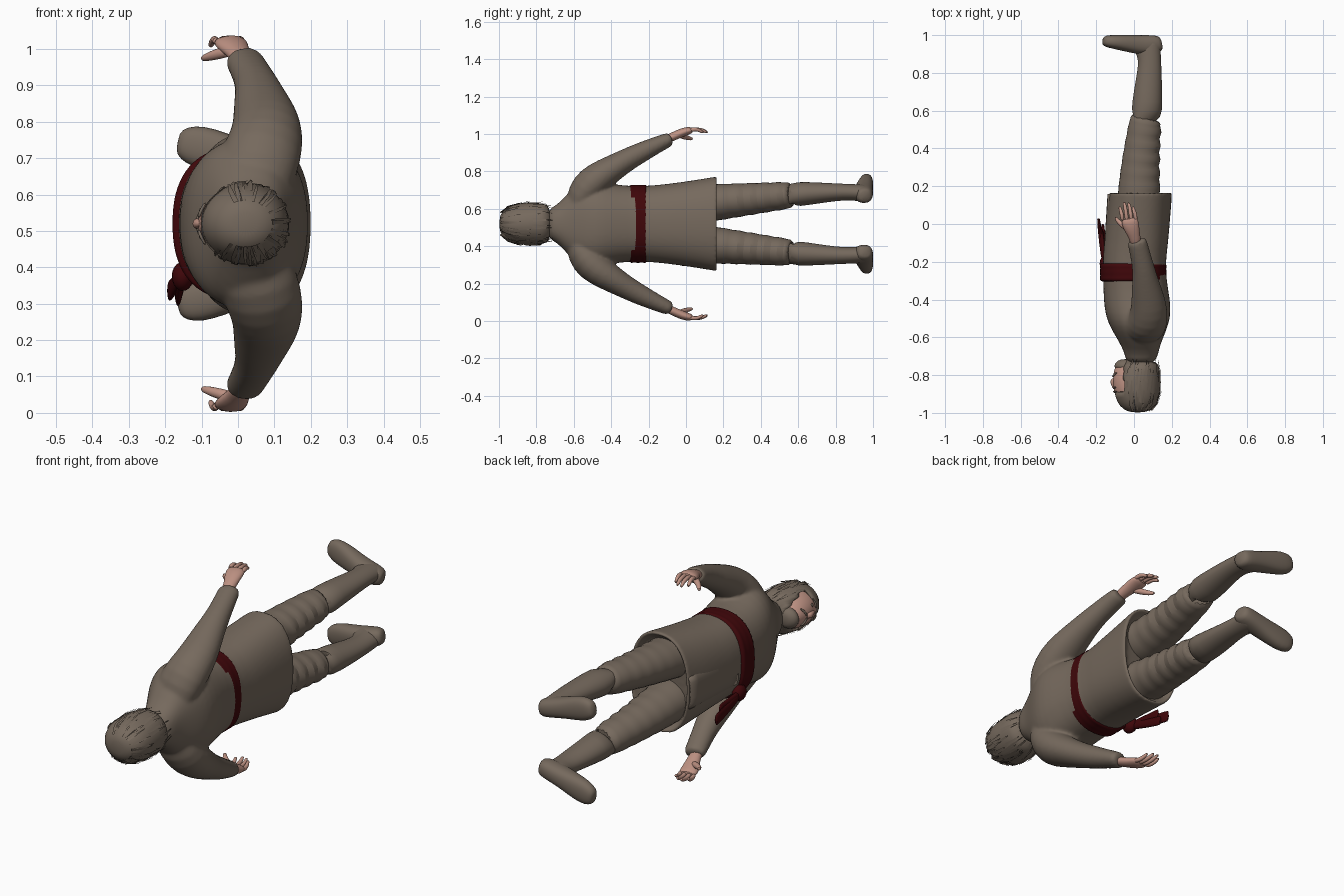
import bpy, bmesh, math, random
from mathutils import Vector, Matrix

cube = bpy.data.objects.get("Cube")
if cube:
    bpy.data.objects.remove(cube)
random.seed(4)
MID = 0.52          # height of the body's plane of symmetry


def material(name, rgb):
    m = bpy.data.materials.new(name)
    m.use_nodes = True
    m.diffuse_color = (*rgb, 1)
    m.node_tree.nodes["Principled BSDF"].inputs["Base Color"].default_value = (*rgb, 1)
    return m


BROWN = material("cloth brown", (0.18, 0.142, 0.11))
SKIN = material("skin", (0.52, 0.29, 0.23))
RED = material("sash red", (0.05, 0.002, 0.003))


def finish(name, bm, mat, subdiv=0, angle=60):
    bmesh.ops.recalc_face_normals(bm, faces=bm.faces)
    me = bpy.data.meshes.new(name)
    bm.to_mesh(me)
    bm.free()
    ob = bpy.data.objects.new(name, me)
    bpy.context.collection.objects.link(ob)
    me.materials.append(mat)
    if subdiv:
        mod = ob.modifiers.new("smooth", 'SUBSURF')
        mod.levels = mod.render_levels = subdiv
    bpy.ops.object.select_all(action='DESELECT')
    ob.select_set(True)
    bpy.context.view_layer.objects.active = ob
    bpy.ops.object.shade_smooth_by_angle(angle=math.radians(angle))
    return ob


def loft_mesh(rings, bm=None, side=1, sides=16, power=2.0, ref=(1, 0, 0), tilt=True):
    """Rings are (x, y, offset from the middle, radius along ref, radius across)."""
    bm = bm or bmesh.new()
    pts = [Vector((x, y, MID + side * s)) for x, y, s, a, b in rings]
    loops = []
    for i, (p, ring) in enumerate(zip(pts, rings)):
        t = pts[min(i + 1, len(pts) - 1)] - pts[max(i - 1, 0)]
        if not tilt:
            t = Vector((0, 1, 0))
        t.normalize()
        u = Vector(ref)
        u = (u - t * u.dot(t)).normalized()
        v = t.cross(u)
        loop = []
        for k in range(sides):
            c, s = math.cos(math.tau * k / sides), math.sin(math.tau * k / sides)
            c = math.copysign(abs(c) ** (2 / power), c)
            s = math.copysign(abs(s) ** (2 / power), s)
            loop.append(bm.verts.new(p + u * c * ring[3] + v * s * ring[4]))
        loops.append(loop)
    for a, b in zip(loops, loops[1:]):
        for k in range(sides):
            j = (k + 1) % sides
            bm.faces.new((a[k], a[j], b[j], b[k]))
    bm.faces.new(loops[0])
    bm.faces.new(loops[-1])
    return bm


def loft(name, rings, mat, subdiv=1, **kw):
    return finish(name, loft_mesh(rings, **kw), mat, subdiv)


def ball(name, centre, radii, mat, seg=16):
    bm = bmesh.new()
    x, y, s = centre
    bmesh.ops.create_uvsphere(bm, u_segments=seg, v_segments=seg // 2 + 2, radius=1,
                              matrix=Matrix.Translation((x, y, MID + s)) @ Matrix.Diagonal((*radii, 1)))
    return finish(name, bm, mat)


# Tunic with a flared skirt, and sleeves blended into the shoulders
bm = loft_mesh([
    (.035, -.745, 0, .075, .08), (.04, -.69, 0, .088, .098), (.035, -.645, 0, .103, .15),
    (.03, -.59, 0, .13, .205), (.025, -.54, 0, .155, .235), (.022, -.48, 0, .174, .237),
    (.015, -.4, 0, .177, .214), (.005, -.3, 0, .168, .202), (0, -.2, 0, .168, .204),
    (.012, -.1, 0, .17, .214), (.022, .03, 0, .17, .232), (.035, .15, 0, .167, .252),
    (.035, .172, 0, .167, .256), (.035, .17, 0, .148, .235), (.03, .1, 0, .14, .225)],
    sides=28, power=2.35, tilt=False)
for side in (1, -1):
    loft_mesh([
        (.03, -.59, .03, .08, .05), (.045, -.575, .12, .107, .075), (.068, -.53, .195, .112, .095),
        (.082, -.465, .252, .101, .086), (.074, -.39, .298, .09, .073), (.062, -.32, .34, .075, .063),
        (.052, -.24, .382, .06, .056), (.033, -.16, .42, .055, .046), (.018, -.1, .447, .054, .04),
        (.012, -.08, .456, .05, .036)], bm=bm, side=side)
tunic = finish("tunic", bm, BROWN, 1)
blend = tunic.modifiers.new("blend", 'REMESH')
blend.mode, blend.voxel_size, blend.use_smooth_shade = 'VOXEL', .0085, True
soften = tunic.modifiers.new("soften", 'SMOOTH')
soften.factor, soften.iterations = .5, 6

# Overlapping front panel of the skirt
bm = bmesh.new()
grid = [[bm.verts.new((-.162 + .022 * r / 6 + .5 * (c / 8 - .5) ** 4, -.19 + (.35 - .05 * (c in (0, 8))) * r / 6,
                       MID - .12 + .21 * c / 8)) for c in range(9)] for r in range(7)]
for a, b in zip(grid, grid[1:]):
    for k in range(8):
        bm.faces.new((a[k], a[k + 1], b[k + 1], b[k]))
panel = finish("front_panel", bm, BROWN)
panel.modifiers.new("thickness", 'SOLIDIFY').thickness = .008

# Wrapped sash with a row of soft folds
rows = 7
loft("sash", [(-.004, -.312 + .112 * i / (rows - 1), 0, .174 + .004 * (i % 2), .207 + .004 * (i % 2))
              for i in range(rows)], RED, sides=36, power=2.35, tilt=False)

# Sash knot and hanging ends
ball("sash_knot", (-.152, -.21, -.145), (.03, .042, .04), RED)
for n, (x, y, s, w) in enumerate([(-.188, .025, -.185, .032), (-.165, -.005, -.205, .026),
                                  (-.172, -.03, -.155, .028)]):
    loft(f"sash_end_{n}", [(-.155, -.22, -.145, .014, .02),
                           ((x - .157) / 2, (y - .22) / 2, (s - .15) / 2, .014, w * .85),
                           (x, y, s, .009, w), (x, y + .004, s, .006, w * .9)], RED, sides=10)

# Head, nose and beard
loft("neck", [(.025, -.8, 0, .06, .06), (.035, -.7, 0, .065, .07)], SKIN)
loft("face", [(.01, -.985, 0, .04, .035), (.005, -.95, 0, .085, .07), (0, -.89, 0, .11, .09),
              (-.003, -.83, 0, .112, .09), (-.012, -.78, 0, .098, .076),
              (-.02, -.74, 0, .075, .052), (-.02, -.73, 0, .05, .035)], SKIN, subdiv=2, tilt=False)
loft("nose", [(-.098, -.88, 0, .01, .009), (-.112, -.85, 0, .012, .012),
              (-.115, -.827, 0, .013, .017), (-.104, -.815, 0, .009, .012)], SKIN, sides=10, tilt=False)
loft("beard", [(-.045, -.772, 0, .055, .055), (-.048, -.75, 0, .06, .055),
               (-.045, -.73, 0, .052, .048), (-.045, -.715, 0, .025, .025)], BROWN, tilt=False)
for side, label in ((1, "right"), (-1, "left")):
    loft(f"{label}_moustache", [(-.112, -.808, .003, .006, .005), (-.108, -.802, .025, .006, .006),
                                (-.09, -.785, .045, .006, .006)], BROWN, side=side, sides=8)
    loft(f"{label}_brow", [(-.109, -.885, .015, .005, .005), (-.103, -.892, .035, .005, .006),
                           (-.088, -.885, .06, .004, .004)], BROWN, side=side, sides=8)
    ball(f"{label}_eye", (-.101, -.866, side * .034), (.006, .005, .01), BROWN)

# Hair cap, opened over the face
HAIR = [(.02, -.998, .03, .03), (.02, -.985, .075, .065), (.018, -.945, .11, .095), (.018, -.89, .122, .11),
        (.02, -.83, .122, .115), (.03, -.77, .109, .112), (.04, -.72, .084, .095)]
bm = loft_mesh([(x, y, 0, a, b) for x, y, a, b in HAIR], sides=24, tilt=False)
doomed = [f for f in bm.faces if f.calc_center_median().x < -.05 and -.9 < f.calc_center_median().y < -.73]
bmesh.ops.delete(bm, geom=doomed, context='FACES')
hair = finish("hair", bm, BROWN, 1)
hair.modifiers.new("thickness", 'SOLIDIFY').thickness = .01

# Loose flat locks over the cap
bm = bmesh.new()
for n in range(80):
    ang = random.uniform(-2.3, 2.3)
    first = random.randint(1, 4)
    width = random.uniform(.05, .1)
    pairs = []
    for i in range(first, min(first + 3, 7)):
        x, y, a, b = HAIR[i]
        grow = .98 + .035 * (i - first) * random.uniform(.6, 1.1)
        w = width * (1 - .4 * (i - first))
        pairs.append([bm.verts.new((x + a * grow * math.cos(ang + d), y + random.uniform(-.01, .01),
                                    MID + b * grow * math.sin(ang + d))) for d in (-w, w)])
    for p, q in zip(pairs, pairs[1:]):
        bm.faces.new((p[0], p[1], q[1], q[0]))
finish("hair_locks", bm, BROWN)

for side, label in ((1, "right"), (-1, "left")):
    # Hand
    loft(f"{label}_palm", [(.012, -.12, .445, .03, .022), (.004, -.07, .466, .03, .023),
                           (-.01, -.03, .485, .041, .024), (-.022, .01, .498, .047, .022),
                           (-.026, .035, .501, .04, .016)], SKIN, side=side)
    for n, (x, tip) in enumerate([(-.06, .095), (-.037, .118), (-.013, .115), (.01, .095)]):
        loft(f"{label}_finger_{n}", [(x, .015, .5, .012, .013), (x - .004, .05, .507, .0115, .012),
                                     (x - .01, tip - .025, .501, .0105, .0105),
                                     (x - .017, tip, .486, .007, .007)], SKIN, side=side, sides=8)
    loft(f"{label}_thumb", [(-.01, -.04, .478, .018, .018), (-.05, -.015, .468, .017, .017),
                            (-.083, .012, .458, .013, .013), (-.1, .038, .453, .008, .008)],
         SKIN, side=side, sides=8)
    # Baggy trouser leg with folds toward the knee
    rings = []
    for i in range(15):
        t = i / 14
        fold = .008 * (-1) ** i * min(1, 2 * t)
        rings.append((.025 + .04 * t * t + fold * .6, .06 + .51 * t, .105 + .05 * t,
                      .122 - .038 * t + fold, .107 - .036 * t + fold * .6))
    loft(f"{label}_trouser", rings, BROWN, side=side)
    # Boot shaft and its turned-out foot
    loft(f"{label}_boot", [
        (.062, .56, .155, .062, .05), (.065, .548, .155, .08, .066), (.066, .56, .156, .085, .07),
        (.07, .65, .162, .08, .063), (.078, .75, .167, .072, .053), (.084, .84, .17, .062, .045),
        (.08, .9, .168, .063, .045), (.068, .94, .165, .076, .046), (.066, .975, .163, .08, .046)],
        BROWN, side=side)
    loft(f"{label}_foot", [
        (.148, .958, .148, .03, .028), (.13, .953, .15, .046, .043), (.08, .947, .162, .054, .048),
        (.02, .95, .177, .051, .049), (-.05, .958, .197, .044, .057), (-.11, .965, .212, .037, .06),
        (-.15, .968, .222, .031, .046), (-.166, .971, .225, .018, .026)],
        BROWN, side=side, power=2.4, ref=(0, 1, 0))
